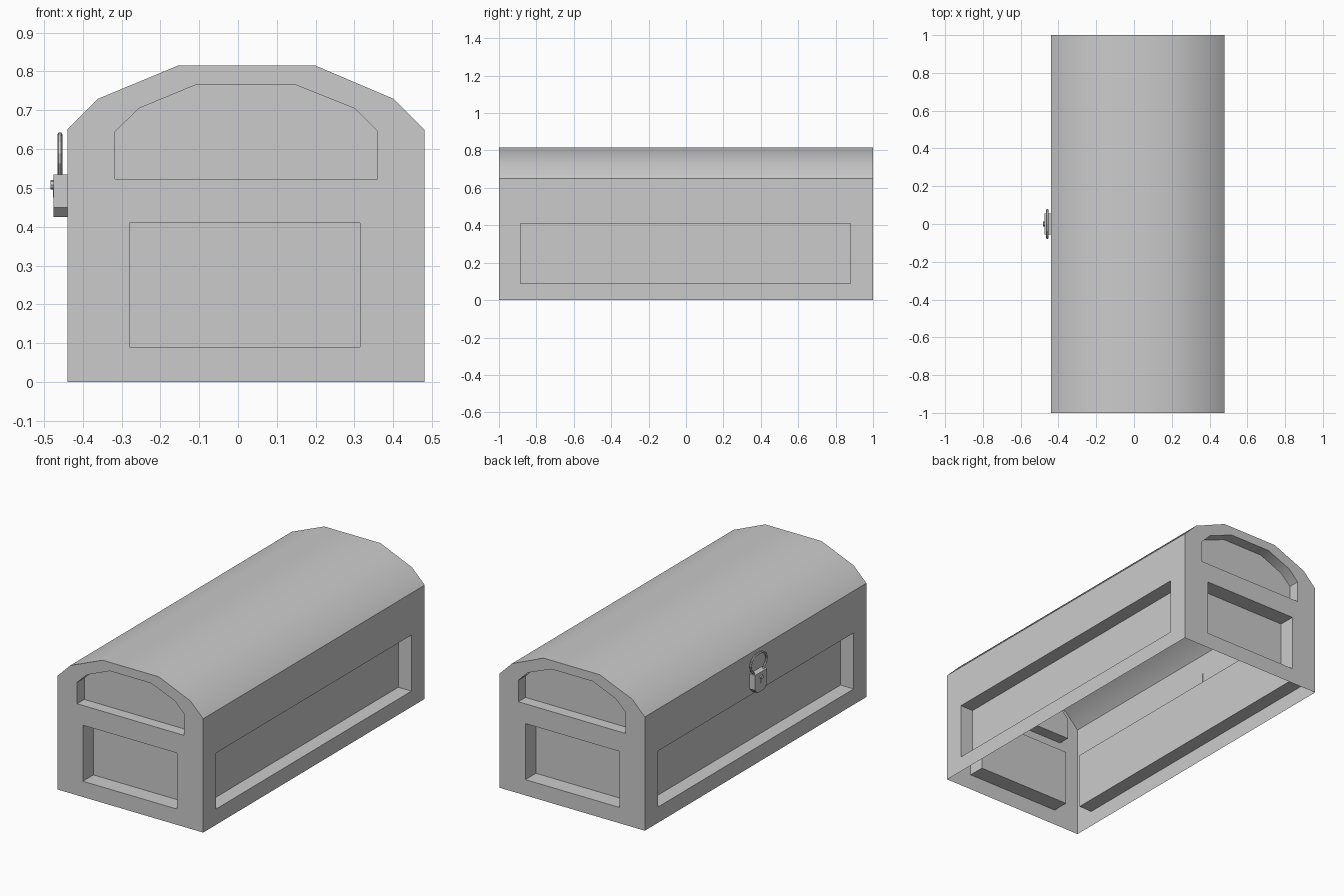
import bpy, bmesh, math
from mathutils import Vector

if "Cube" in bpy.data.objects:
    bpy.data.objects.remove(bpy.data.objects["Cube"])

X0, X1, SPLIT = -0.44, 0.48, 0.465


def finish(name, bm, smooth=False):
    bmesh.ops.remove_doubles(bm, verts=bm.verts, dist=1e-5)
    bmesh.ops.recalc_face_normals(bm, faces=bm.faces)
    me = bpy.data.meshes.new(name)
    bm.to_mesh(me)
    bm.free()
    ob = bpy.data.objects.new(name, me)
    bpy.context.collection.objects.link(ob)
    if smooth:
        bpy.context.view_layer.objects.active = ob
        ob.select_set(True)
        bpy.ops.object.shade_smooth_by_angle(angle=math.radians(30))
        ob.select_set(False)
    return ob


def face(bm, pts):
    bm.faces.new([bm.verts.new(p) for p in pts])


def framed_panel(bm, outer, inner, inward):
    """Flat frame around a sunken panel; both loops have equal point counts."""
    sunk = [Vector(p) + Vector(inward) for p in inner]
    n = len(outer)
    for i in range(n):
        j = (i + 1) % n
        face(bm, [outer[i], outer[j], inner[j], inner[i]])
        face(bm, [inner[i], inner[j], sunk[j], sunk[i]])
    face(bm, sunk)


def rect(a0, a1, b0, b1):
    return [(a0, b0), (a1, b0), (a1, b1), (a0, b1)]


def prism(name, outline, x_front, x_back):
    """Extrude a (y, z) outline along x."""
    bm = bmesh.new()
    f = bm.faces.new([bm.verts.new((x_front, y, z)) for y, z in outline])
    r = bmesh.ops.extrude_face_region(bm, geom=[f], use_keep_orig=True)
    verts = [v for v in r["geom"] if isinstance(v, bmesh.types.BMVert)]
    bmesh.ops.translate(bm, verts=verts, vec=(x_back - x_front, 0, 0))
    return finish(name, bm)


# Chest shell: thin walls, open underneath, every panel sunken
lid = [(X0, SPLIT), (X0, 0.65), (-0.36, 0.73), (-0.155, 0.815),
       (0.2, 0.815), (0.4, 0.73), (X1, 0.65), (X1, SPLIT)]
lid_panel = [(-0.317, 0.523), (-0.317, 0.645), (-0.255, 0.705), (-0.11, 0.765),
             (0.15, 0.765), (0.3, 0.705), (0.36, 0.645), (0.36, 0.523)]
bm = bmesh.new()
for s in (-1, 1):
    # Ends
    end = lambda pts: [(x, s, z) for x, z in pts]
    framed_panel(bm, end(lid), end(lid_panel), (0, -s * 0.065, 0))
    framed_panel(bm, end(rect(X0, X1, 0, SPLIT)),
                 end(rect(-0.28, 0.315, 0.09, 0.41)), (0, -s * 0.095, 0))
    # Long sides
    x = X1 if s > 0 else X0
    side = lambda pts: [(x, y, z) for y, z in pts]
    framed_panel(bm, side(rect(-1, 1, 0, SPLIT)),
                 side(rect(-0.885, 0.88, 0.09, 0.41)), (-s * 0.083, 0, 0))
# Curved lid and upper side strips
for (xa, za), (xb, zb) in zip(lid, lid[1:]):
    face(bm, [(xa, -1, za), (xb, -1, zb), (xb, 1, zb), (xa, 1, za)])
finish("chest_shell", bm, smooth=True)

# Padlock body with chamfered bottom
prism("lock_body", [(-0.055, 0.535), (-0.055, 0.45), (-0.03, 0.425),
                    (0.03, 0.425), (0.055, 0.45), (0.055, 0.535)], -0.475, -0.438)

# Keyhole boss and slot
boss = [(0.0125 * math.cos(a * math.pi / 4), 0.508 + 0.0125 * math.sin(a * math.pi / 4))
        for a in range(8)]
prism("keyhole_boss", boss, -0.483, -0.474)
prism("keyhole_slot", rect(-0.006, 0.006, 0.475, 0.5), -0.477, -0.474)

# Shackle loop
half = [(0.04, 0.53), (0.068, 0.565), (0.073, 0.588), (0.062, 0.615), (0.035, 0.633)]
path = half + [(0, 0.637)] + [(-y, z) for y, z in reversed(half)]
cu = bpy.data.curves.new("lock_shackle", "CURVE")
cu.dimensions = "3D"
cu.bevel_depth = 0.0065
cu.bevel_resolution = 1
cu.use_fill_caps = True
sp = cu.splines.new("POLY")
sp.points.add(len(path) - 1)
for p, (y, z) in zip(sp.points, path):
    p.co = (-0.459, y, z, 1)
sp.use_smooth = False
bpy.context.collection.objects.link(bpy.data.objects.new("lock_shackle", cu))
